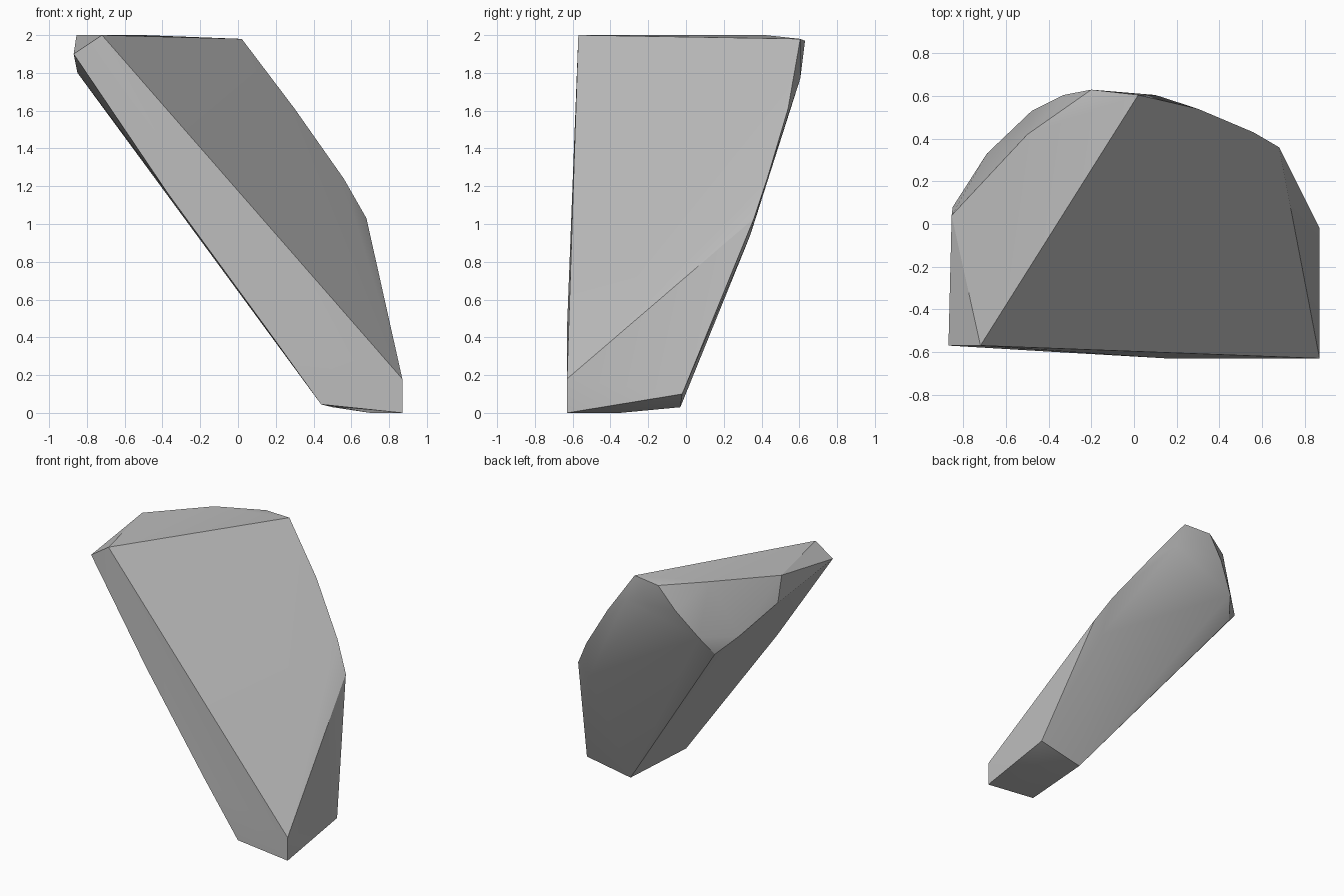
import bpy
import bmesh
import math

default_cube = bpy.data.objects.get("Cube")
if default_cube:
    bpy.data.objects.remove(default_cube, do_unlink=True)


def make_material(name, color):
    """One flat colour, shown in the viewport and in a render."""
    material = bpy.data.materials.new(name)
    material.use_nodes = True
    material.diffuse_color = color
    material.node_tree.nodes["Principled BSDF"].inputs["Base Color"].default_value = color
    return material


def make_chipped_stone(name, corner_groups, material, crease_angle):
    """Wrap a convex stone around its corners, with soft shading between close facets."""
    bm = bmesh.new()
    for corners in corner_groups:
        for corner in corners:
            bm.verts.new(corner)
    hull = bmesh.ops.convex_hull(bm, input=bm.verts)
    loose = {g for g in hull["geom_interior"] if isinstance(g, bmesh.types.BMVert)}
    bmesh.ops.delete(bm, geom=list(loose), context="VERTS")
    # Merge the nearly level triangles into broad cleavage faces
    bmesh.ops.dissolve_limit(bm, angle_limit=math.radians(1.5),
                             verts=bm.verts, edges=bm.edges)
    bmesh.ops.recalc_face_normals(bm, faces=bm.faces)
    mesh = bpy.data.meshes.new(name)
    bm.to_mesh(mesh)
    bm.free()
    mesh.materials.append(material)
    stone = bpy.data.objects.new(name, mesh)
    bpy.context.collection.objects.link(stone)
    bpy.ops.object.select_all(action="DESELECT")
    stone.select_set(True)
    bpy.context.view_layer.objects.active = stone
    bpy.ops.object.shade_smooth_by_angle(angle=crease_angle)
    return stone


# Rim of the level top facet
top_rim = [(-.72, -.57, 2), (.02, .605, 1.98), (-.2, .63, 1.97),
           (-.5, .42, 2), (-.855, .04, 2)]
# Curved far edge of the broad sloping face
slope_edge = [(.3, .54, 1.61), (.56, .43, 1.24), (.68, .36, 1.03)]
# Rounded back, below the slope edge
back_ridge = [(.1, .605, 1.77), (.2, .53, 1.53), (.6, .34, .94)]
# Chipped shoulder under the top facet
shoulder = [(-.33, .605, 1.8), (-.48, .53, 1.6), (-.55, .43, 1.45),
            (-.69, .33, 1.59), (-.85, .08, 1.8)]
# Lower edge of the narrow front face
front_edge = [(-.87, -.57, 1.9), (-.37, -.6, 1.16), (.15, -.63, .45), (.44, -.63, .045)]
# Blunt foot
foot = [(.87, -.63, .18), (.87, -.63, 0), (.87, -.02, .1),
        (.5, -.03, .03), (.7, -.35, 0)]

stone_grey = make_material("stone grey", (.5, .5, .5, 1))
make_chipped_stone("stone_shard",
                   [top_rim, slope_edge, back_ridge, shoulder, front_edge, foot],
                   stone_grey, math.radians(30))
